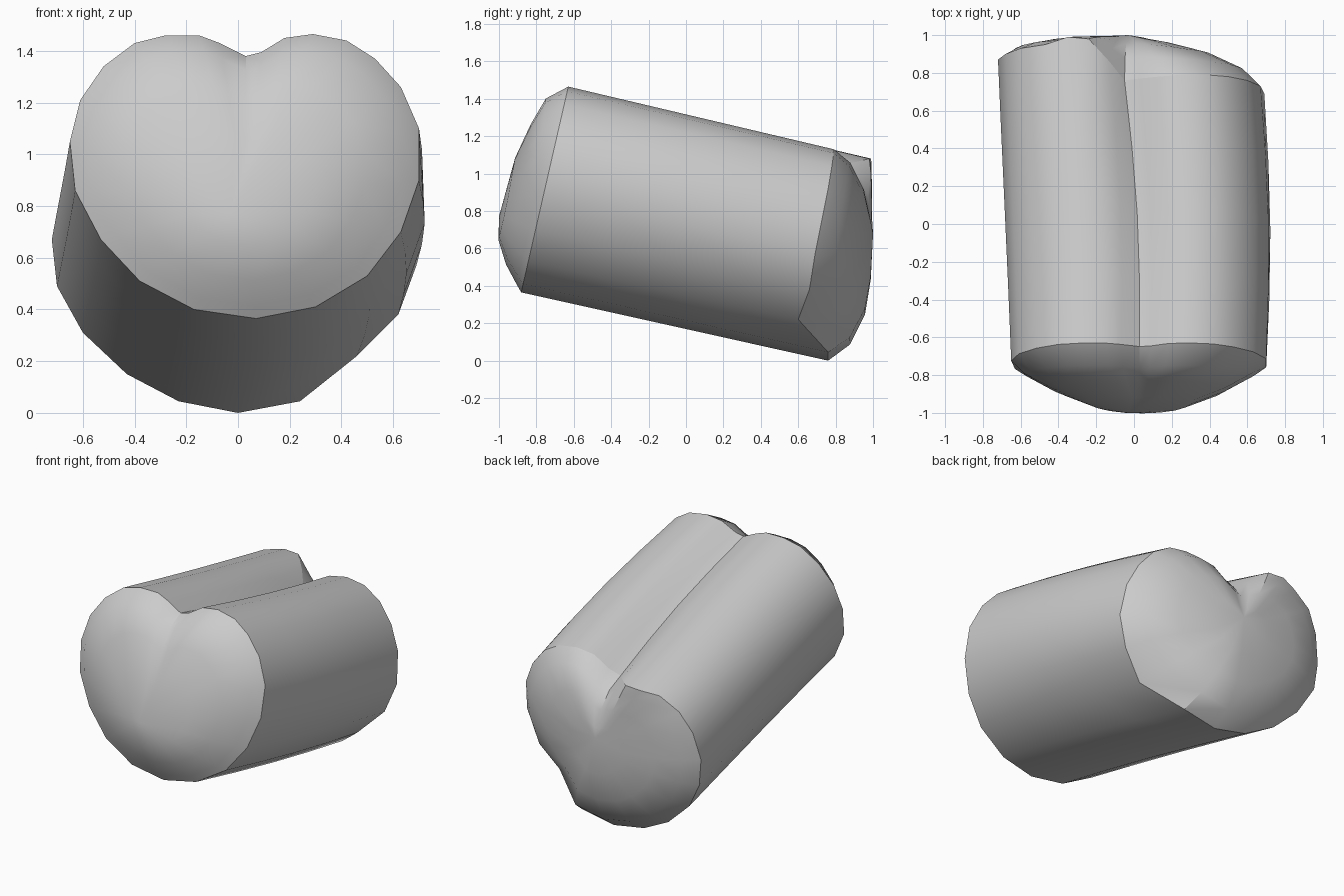
import bpy, bmesh, math
from mathutils import Vector

if "Cube" in bpy.data.objects:
    bpy.data.objects.remove(bpy.data.objects["Cube"])

# Front rim outline (x, z), starting in the notch and running clockwise
FRONT = [(.03, 1.38), (.09, 1.395), (.18, 1.45), (.29, 1.465), (.42, 1.44), (.53, 1.37),
         (.63, 1.26), (.70, 1.10), (.70, .90), (.63, .70), (.50, .53), (.30, .41),
         (.07, .365), (-.17, .40), (-.38, .51), (-.53, .67), (-.63, .86), (-.65, 1.05),
         (-.61, 1.21), (-.52, 1.34), (-.40, 1.43), (-.28, 1.46), (-.15, 1.46), (-.07, 1.43)]
# Uneven back rim (x, y, z), matching the front point for point
BACK = [(-.05, .76, 1.01), (.03, .77, 1.04), (.13, .78, 1.11), (.25, .79, 1.13),
        (.38, .79, 1.11), (.50, .78, 1.04), (.60, .76, .92), (.67, .73, .77),
        (.69, .69, .57), (.62, .66, .38), (.46, .60, .22), (.24, .76, .045),
        (0, .76, 0), (-.23, .77, .045), (-.43, .80, .15), (-.60, .82, .31),
        (-.70, .86, .49), (-.72, .87, .67), (-.68, .90, .85), (-.60, .93, .98),
        (-.47, .95, 1.06), (-.35, .99, 1.08), (-.24, .98, 1.08), (-.13, .86, 1.05)]

front = [Vector((x, -.88 + .229 * (z - .37), z)) for x, z in FRONT]
back = [Vector(p) for p in BACK]


def front_ring(s, bulge, top_bulge):
    # dome swells more above than below
    c = Vector((.03, -.775, .83))
    ring = []
    for p in front:
        top = max(0, (p.z - .83) / .63)
        ring.append(c + (p - c) * s - Vector((0, bulge + top_bulge * top, 0)))
    return ring


def back_ring(s, k):
    # cap is shallower on the right-hand lobe
    c = Vector((-.03, 0, .62))
    ring = []
    for p in back:
        q = c + (p - c) * s
        right = max(0, min(1, p.x / .5)) * max(0, min(1, p.z / .5))
        q.y = p.y + (.995 - p.y) * k * (1 - .33 * right * s)
        ring.append(q)
    return ring


def middle_ring(t):
    # walls bow slightly to the right between the rims
    ring = []
    for a, b in zip(front, back):
        q = a.lerp(b, t)
        q.x += .027 * math.sin(math.pi * t) * max(0, min(1, (q.x + .7) / .6))
        ring.append(q)
    return ring


rings = [front_ring(.4, .185, .012), front_ring(.68, .115, .04), front_ring(.9, .037, .068),
         front, middle_ring(.25), middle_ring(.5), middle_ring(.75), back,
         back_ring(.86, .5), back_ring(.6, .84), back_ring(.3, .97)]
RIMS = (3, 7)

# Heart-shaped log: skinned rings closed by a domed cap at each end
bm = bmesh.new()
rows = [[bm.verts.new(p) for p in r] for r in rings]
n = len(front)
for a, b in zip(rows, rows[1:]):
    for i in range(n):
        j = (i + 1) % n
        bm.faces.new((a[i], a[j], b[j], b[i]))
for row, tip in ((rows[0], (-.03, -1.0, .77)), (rows[-1], (-.03, 1.0, .68))):
    v = bm.verts.new(tip)
    for i in range(n):
        bm.faces.new((row[i], row[(i + 1) % n], v))
bmesh.ops.recalc_face_normals(bm, faces=bm.faces)
mesh = bpy.data.meshes.new("heart_log")
bm.to_mesh(mesh)
bm.free()
log = bpy.data.objects.new("heart_log", mesh)
bpy.context.collection.objects.link(log)

grey = bpy.data.materials.new("plain grey")
grey.diffuse_color = (.6, .6, .6, 1)
grey.use_nodes = True
grey.node_tree.nodes["Principled BSDF"].inputs["Base Color"].default_value = grey.diffuse_color
mesh.materials.append(grey)

bpy.context.view_layer.objects.active = log
log.select_set(True)
bpy.ops.object.shade_smooth_by_angle(angle=math.radians(32))

# Keep both rims crisp
for e in mesh.edges:
    a, b = (v // n for v in e.vertices)
    if a == b and a in RIMS:
        e.use_edge_sharp = True
